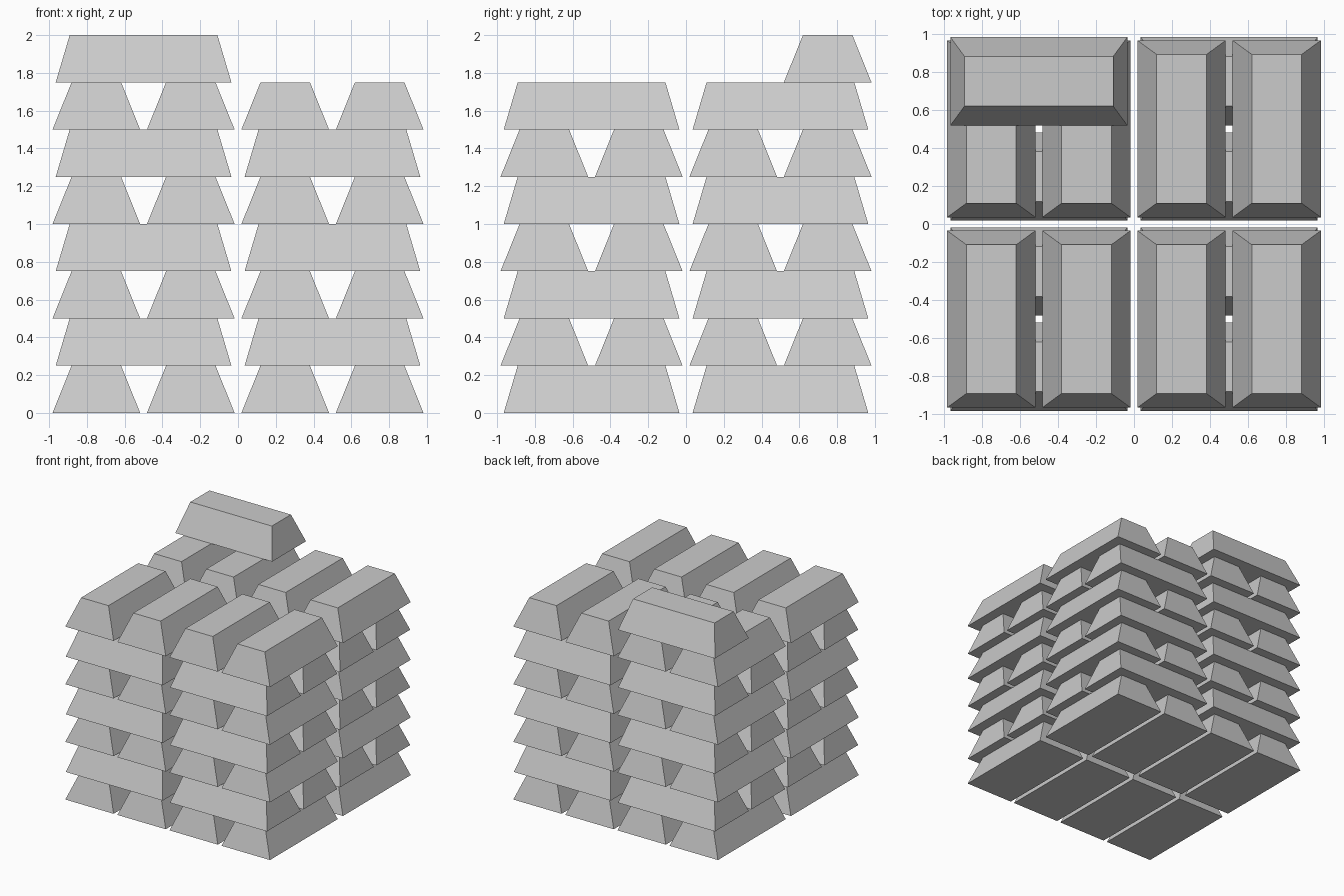
import bpy, math

if "Cube" in bpy.data.objects:
    bpy.data.objects.remove(bpy.data.objects["Cube"])

W, L, H = 0.464, 0.93, 0.25      # bar base width, length, height
TW, TL = 0.262, 0.782            # bar top width, length


def bar_mesh():
    # Tapered ingot, long axis along y, base at z = 0
    verts = []
    for w, l, z in ((W, L, 0), (TW, TL, H)):
        verts += [(sx * w / 2, sy * l / 2, z)
                  for sx, sy in ((-1, -1), (1, -1), (1, 1), (-1, 1))]
    faces = [(3, 2, 1, 0), (4, 5, 6, 7)]
    faces += [(i, (i + 1) % 4, (i + 1) % 4 + 4, i + 4) for i in range(4)]
    mesh = bpy.data.meshes.new("ingot")
    mesh.from_pydata(verts, [], faces)
    mesh.update()
    return mesh


ingot = bar_mesh()


def add_bar(name, x, y, layer, along_x):
    ob = bpy.data.objects.new(name, ingot)
    ob.location = (x, y, layer * H)
    ob.rotation_euler.z = math.pi / 2 if along_x else 0
    bpy.context.collection.objects.link(ob)


# Four stacks of seven crossed layers, two bars per layer
for cx in (-0.5, 0.5):
    for cy in (-0.5, 0.5):
        for layer in range(7):
            along_x = layer % 2 == 1
            for off in (-0.25, 0.25):
                x = cx + (0 if along_x else off)
                y = cy + (off if along_x else 0)
                add_bar("stacked_bar", x, y, layer, along_x)

# Single bar on top of the back left stack
add_bar("top_bar", -0.5, 0.75, 7, True)
